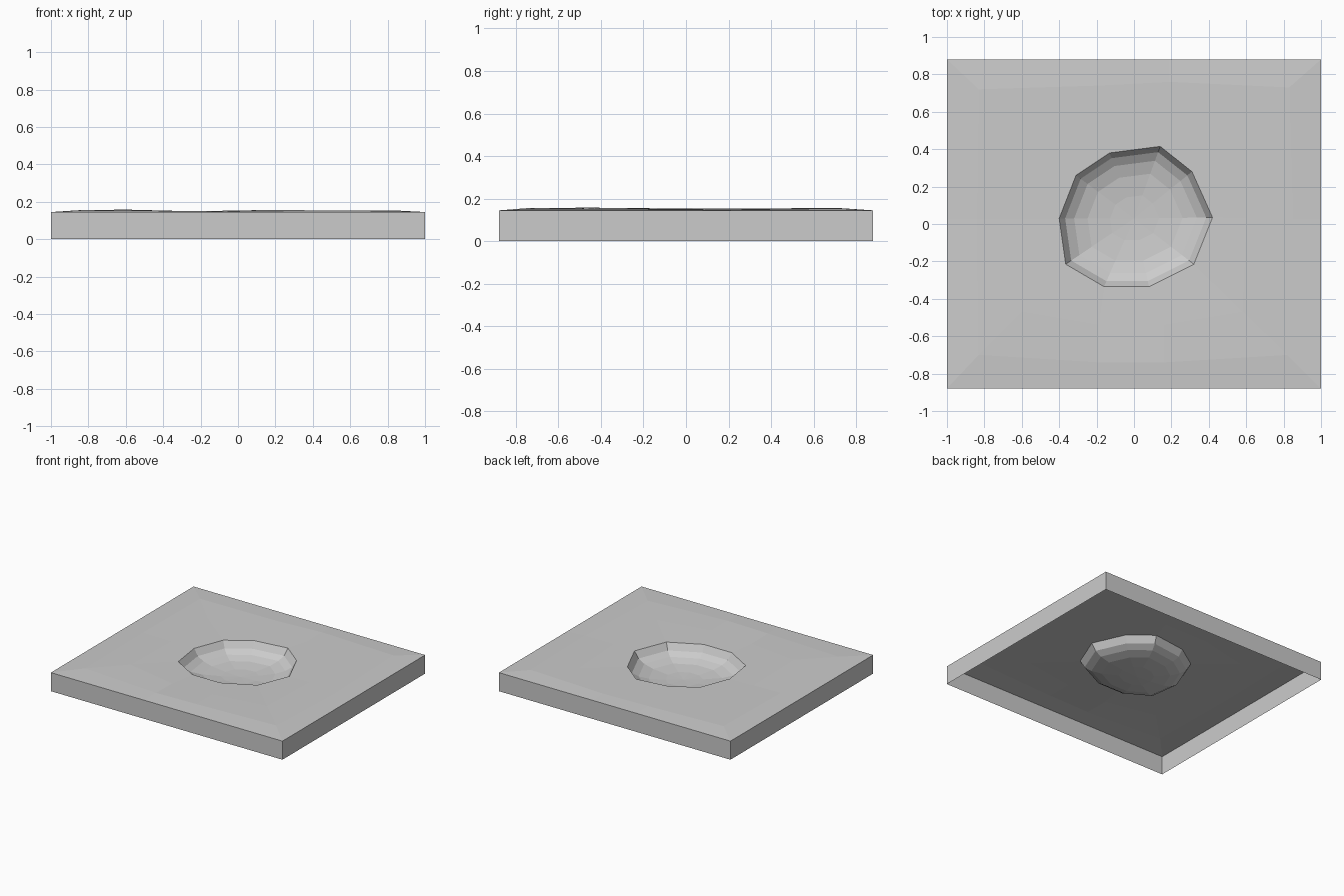
import bpy, bmesh

if "Cube" in bpy.data.objects:
    bpy.data.objects.remove(bpy.data.objects["Cube"])

# Ten spokes run from the pit centre to the slab border
rim = [(.42, .035), (.31, .28), (.14, .415), (-.13, .38), (-.31, .26),
       (-.40, .03), (-.365, -.215), (-.16, -.335), (.08, -.335), (.32, -.215)]
mid = [(.60, .03), (.57, .50), (.19, .57), (-.19, .57), (-.59, .48),
       (-.60, .03), (-.60, -.47), (-.19, -.54), (.16, -.54), (.58, -.47)]
outer = [(.85, .03), (.83, .73), (.19, .76), (-.19, .74), (-.83, .72),
         (-.84, .03), (-.83, -.70), (-.19, -.74), (.16, -.74), (.82, -.70)]
border = [(1, .03), (1, .88), (.19, .88), (-.19, .88), (-1, .88),
          (-1, .03), (-1, -.88), (-.19, -.88), (.16, -.88), (1, -.88)]

# Gentle ground unevenness
mid_z = [.151, .153, .148, .150, .150, .150, .158, .147, .154, .150]
outer_z = [.150, .154, .153, .149, .156, .153, .155, .150, .156, .151]
CENTRE = (0.0, 0.03)

bm = bmesh.new()


def ring(points, heights):
    return [bm.verts.new((x, y, z)) for (x, y), z in zip(points, heights)]


def shrunk_rim(scale, z):
    cx, cy = CENTRE
    pts = [(cx + (x - cx) * scale, cy + (y - cy) * scale) for x, y in rim]
    return ring(pts, [z] * 10)


def bridge(a, b):
    for i in range(10):
        j = (i + 1) % 10
        bm.faces.new((a[i], a[j], b[j], b[i]))


# Open-bottomed skirt, uneven ground, then the stepped bowl of the pit
rings = [ring(border, [0] * 10), ring(border, [.145] * 10),
         ring(outer, outer_z), ring(mid, mid_z), ring(rim, [.147] * 10)]
rings += [shrunk_rim(s, z) for s, z in
          ((.92, .096), (.80, .068), (.62, .048), (.32, .036))]
for a, b in zip(rings, rings[1:]):
    bridge(a, b)

# Pit floor fan
tip = bm.verts.new((*CENTRE, .032))
for i in range(10):
    bm.faces.new((rings[-1][i], rings[-1][(i + 1) % 10], tip))

bmesh.ops.recalc_face_normals(bm, faces=bm.faces)
bm.normal_update()
if max(bm.faces, key=lambda f: abs(f.normal.z)).normal.z < 0:
    bmesh.ops.reverse_faces(bm, faces=bm.faces)

mesh = bpy.data.meshes.new("ground_with_pit")
bm.to_mesh(mesh)
bm.free()
obj = bpy.data.objects.new("ground_with_pit", mesh)
bpy.context.collection.objects.link(obj)
